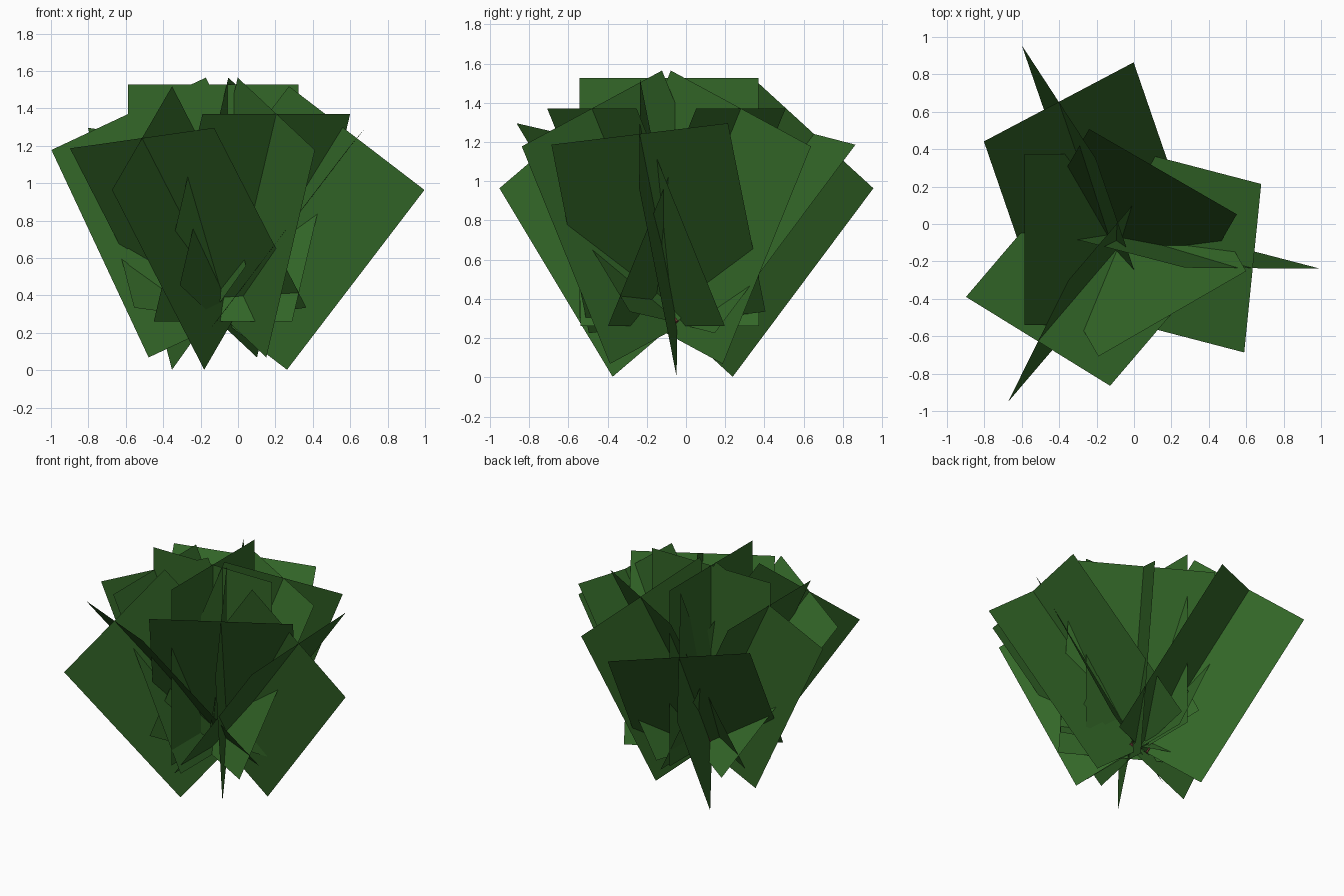
import bpy, bmesh, math
from mathutils import Vector

if "Cube" in bpy.data.objects:
    bpy.data.objects.remove(bpy.data.objects["Cube"])


def material(name, rgb):
    m = bpy.data.materials.new(name)
    m.diffuse_color = (*rgb, 1)
    m.use_nodes = True
    m.node_tree.nodes["Principled BSDF"].inputs["Base Color"].default_value = m.diffuse_color
    return m


GREEN = material("leaf green", (0.033, 0.135, 0.021))
RED = material("stalk red", (0.13, 0.035, 0.03))
LENGTH, WIDTH = 1.225, 0.912


def frame(azimuth, lean, roll=0):
    """Leaf direction and the two card width directions around it."""
    a, t, r = (math.radians(v) for v in (azimuth, lean, roll))
    d = Vector((math.cos(a) * math.sin(t), math.sin(a) * math.sin(t), math.cos(t)))
    u = Vector((-math.sin(a), math.cos(a), 0))
    v = u.cross(d)
    return d, u * math.cos(r) + v * math.sin(r), v * math.cos(r) - u * math.sin(r)


def finish(bm, name, mat):
    me = bpy.data.meshes.new(name)
    bm.to_mesh(me)
    bm.free()
    me.materials.append(mat)
    bpy.context.collection.objects.link(bpy.data.objects.new(name, me))


def leaf(name, base, azimuth, lean, roll=0):
    """Two flat cards crossing along the leaf axis."""
    base = Vector(base)
    d, u, v = frame(azimuth, lean, roll)
    bm = bmesh.new()
    for w in (u, v):
        h = w * WIDTH / 2
        tip = base + d * LENGTH
        bm.faces.new([bm.verts.new(p) for p in (base - h, base + h, tip + h, tip - h)])
    finish(bm, name, GREEN)


def stalk(name, base, azimuth, lean):
    """Small pointed three-sided stalk at the foot of a leaf."""
    base = Vector(base)
    d, u, v = frame(azimuth, lean)
    bm = bmesh.new()
    ring = [bm.verts.new(base + 0.018 * (u * math.cos(k * math.tau / 3) + v * math.sin(k * math.tau / 3)))
            for k in range(3)]
    tip = bm.verts.new(base + d * 0.15)
    for k in range(3):
        bm.faces.new((ring[k], ring[(k + 1) % 3], tip))
    bm.faces.new(ring[::-1])
    finish(bm, name, RED)


# Outer leaves: wide lean, slightly rolled
OUTER = [(-0.10, -0.045, -14.6), (-0.155, -0.065, 109), (-0.02, -0.05, 229.5)]
for i, (x, y, az) in enumerate(OUTER):
    leaf(f"outer_leaf_{i}", (x, y, 0.28), az, 38.3, -11.2)
    stalk(f"stalk_{i}", (x, y, 0.28), az, 38.3)

# Inner leaves: steeper, between the outer ones
INNER = [(-0.065, -0.083, 180), (-0.105, -0.17, 60), (-0.055, -0.03, -60)]
for i, (x, y, az) in enumerate(INNER):
    leaf(f"inner_leaf_{i}", (x, y, 0.262), az, 25.1)

# Upright centre leaf
leaf("centre_leaf", (-0.133, -0.087, 0.302), 0, 0)
